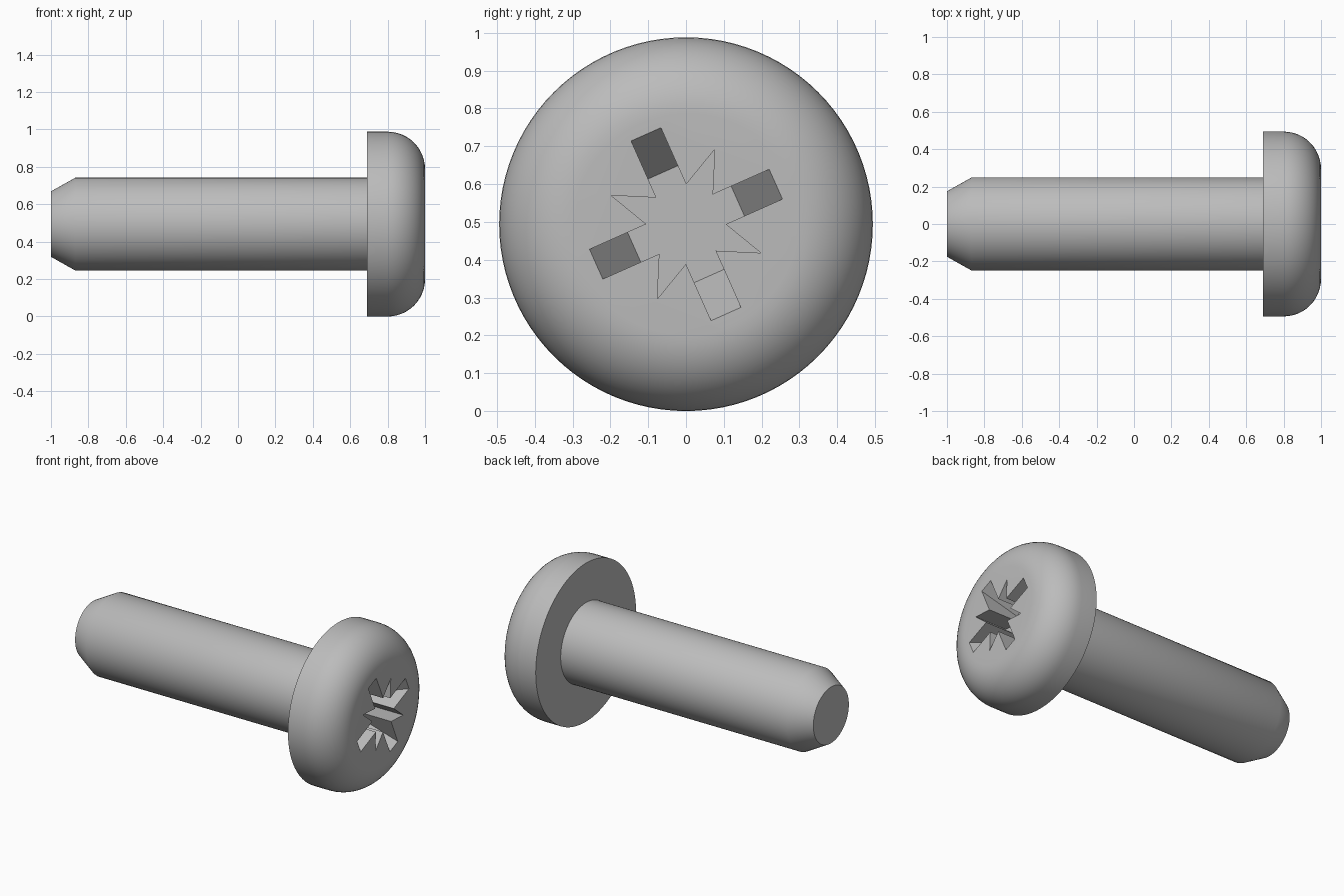
import bpy, bmesh
from math import sin, cos, pi, radians
from mathutils import Matrix

SEGMENTS = 96
AXIS_Z = 0.494

cube = bpy.data.objects.get("Cube")
if cube:
    bpy.data.objects.remove(cube)

steel = bpy.data.materials.new("steel grey")
steel.use_nodes = True
grey = (0.5, 0.5, 0.5, 1)
steel.diffuse_color = grey
steel.node_tree.nodes["Principled BSDF"].inputs["Base Color"].default_value = grey


def make_object(name, bm):
    bmesh.ops.recalc_face_normals(bm, faces=bm.faces)
    mesh = bpy.data.meshes.new(name)
    bm.to_mesh(mesh)
    bm.free()
    mesh.materials.append(steel)
    obj = bpy.data.objects.new(name, mesh)
    obj.location.z = AXIS_Z
    bpy.context.collection.objects.link(obj)
    return obj


def loft(name, rings):
    """Bridge rings of points with quads and close both ends."""
    bm = bmesh.new()
    loops = [[bm.verts.new(p) for p in ring] for ring in rings]
    n = len(loops[0])
    for a, b in zip(loops, loops[1:]):
        for i in range(n):
            j = (i + 1) % n
            bm.faces.new((a[i], a[j], b[j], b[i]))
    bm.faces.new(loops[0])
    bm.faces.new(loops[-1])
    return make_object(name, bm)


def circle(x, r):
    return [(x, r * cos(2 * pi * i / SEGMENTS), r * sin(2 * pi * i / SEGMENTS))
            for i in range(SEGMENTS)]


# Screw body: chamfered tip, shank, flat-backed head with a rounded rim
profile = [(-1, 0.175), (-0.87, 0.248), (0.69, 0.248), (0.69, AXIS_Z)]
fillet = 0.2
for k in range(13):
    a = k / 12 * pi / 2
    profile.append((1 - fillet + fillet * sin(a), AXIS_Z - fillet + fillet * cos(a)))
screw = loft("screw_body", [circle(x, r) for x, r in profile])


# Cross recess: four slots with sloping ends, and a narrow spike between each
def recess_ring(x, slot_end):
    half, root, tip = 0.043, 0.105, 0.212
    ring = []
    for k in range(4):
        turn = Matrix.Rotation(radians(24 + 90 * k), 3, 'X')
        inner = root * cos(radians(24))
        spike = tip * cos(pi / 4)
        for y, z in ((inner, -half), (slot_end, -half), (slot_end, half),
                     (inner, half), (spike, spike)):
            ring.append(turn @ Matrix.Translation((x, y, z)).to_translation())
    return ring


depth, over = 0.22, 0.02
slope = 0.11 / depth
cutter = loft("recess_cutter", [recess_ring(1 - depth, 0.15),
                                recess_ring(1 + over, 0.26 + slope * over)])
cutter.hide_render = True
cutter.hide_set(True)

cut = screw.modifiers.new("recess", 'BOOLEAN')
cut.operation = 'DIFFERENCE'
cut.solver = 'EXACT'
cut.object = cutter

bpy.ops.object.select_all(action='DESELECT')
screw.select_set(True)
bpy.context.view_layer.objects.active = screw
bpy.ops.object.modifier_apply(modifier=cut.name)
bpy.data.objects.remove(cutter)
bpy.ops.object.shade_smooth_by_angle(angle=radians(30))
